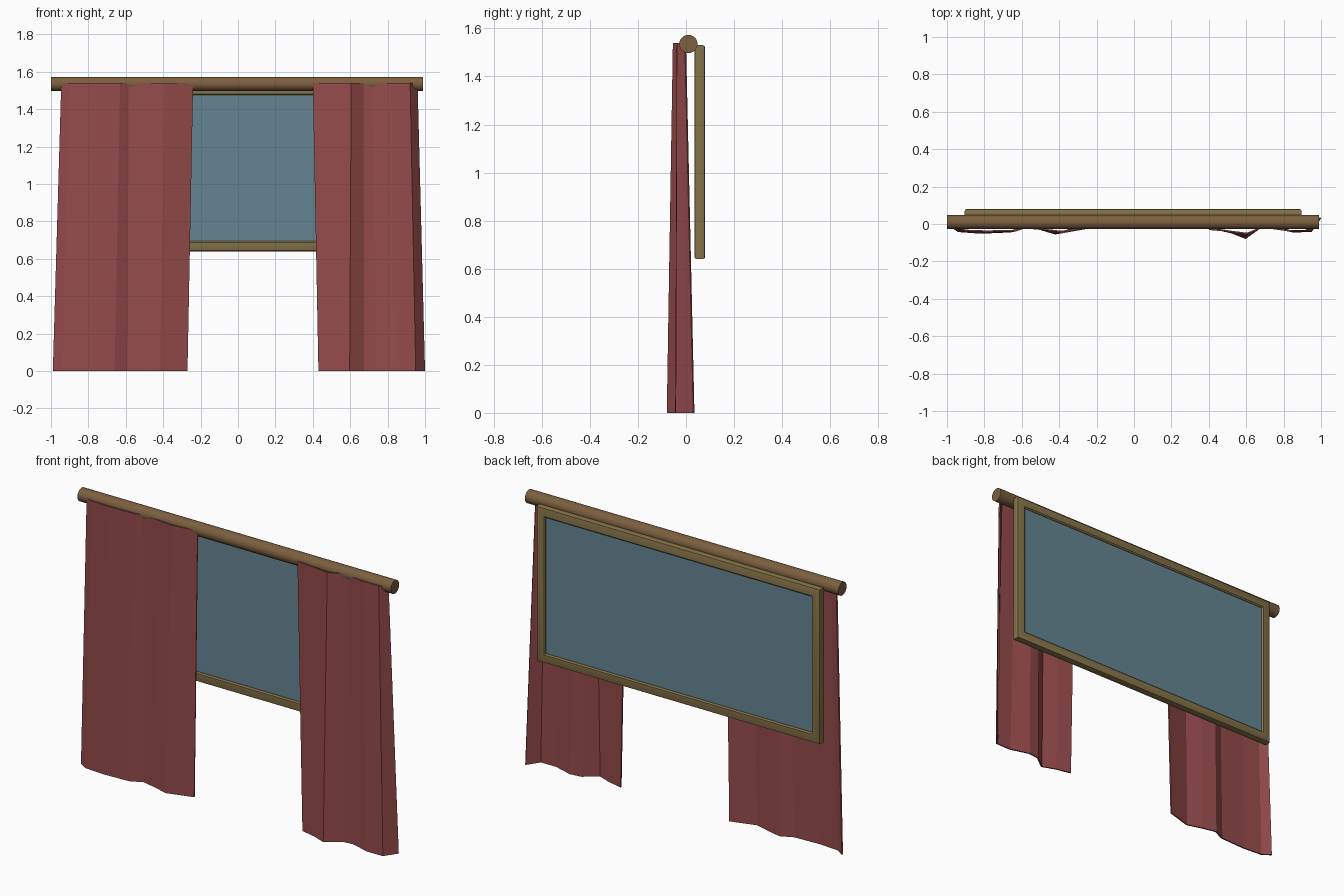
import bpy, bmesh, math

if "Cube" in bpy.data.objects:
    bpy.data.objects.remove(bpy.data.objects["Cube"])


def material(name, rgb):
    m = bpy.data.materials.new(name)
    m.diffuse_color = (*rgb, 1)
    m.use_nodes = True
    m.node_tree.nodes["Principled BSDF"].inputs["Base Color"].default_value = m.diffuse_color
    return m


WOOD = material("rod_wood", (0.20, 0.115, 0.05))
GILT = material("frame_wood", (0.235, 0.17, 0.065))
GLASS = material("glass", (0.13, 0.235, 0.29))
CLOTH = material("red_cloth", (0.30, 0.07, 0.07))


def finish(name, bm, mat):
    bmesh.ops.recalc_face_normals(bm, faces=bm.faces)
    me = bpy.data.meshes.new(name)
    bm.to_mesh(me)
    bm.free()
    ob = bpy.data.objects.new(name, me)
    me.materials.append(mat)
    bpy.context.collection.objects.link(ob)
    return ob


def smooth(ob, angle):
    bpy.ops.object.select_all(action='DESELECT')
    ob.select_set(True)
    bpy.context.view_layer.objects.active = ob
    bpy.ops.object.shade_smooth_by_angle(angle=math.radians(angle))


# Curtain rod
bpy.ops.mesh.primitive_cylinder_add(vertices=24, radius=0.038, depth=1.99,
                                    location=(-0.005, 0.01, 1.535),
                                    rotation=(0, math.pi / 2, 0))
rod = bpy.context.object
rod.name = "curtain_rod"
rod.data.materials.append(WOOD)
smooth(rod, 40)

# Window frame: a rounded profile (inset from outer edge, y) mitred round the opening
X0, X1, Z0, Z1 = -0.905, 0.895, 0.64, 1.53
profile = [(0, 0.045), (0.003, 0.038), (0.01, 0.035), (0.048, 0.035),
           (0.055, 0.042), (0.055, 0.073), (0.048, 0.08), (0.01, 0.08),
           (0.003, 0.077), (0, 0.07)]
bm = bmesh.new()
rings = []
for cx, cz, sx, sz in ((X0, Z0, 1, 1), (X1, Z0, -1, 1), (X1, Z1, -1, -1), (X0, Z1, 1, -1)):
    rings.append([bm.verts.new((cx + sx * d, y, cz + sz * d)) for d, y in profile])
n = len(profile)
for i in range(4):
    a, b = rings[i], rings[(i + 1) % 4]
    for j in range(n):
        k = (j + 1) % n
        bm.faces.new((a[j], a[k], b[k], b[j]))
smooth(finish("window_frame", bm, GILT), 35)

# Glass pane
bpy.ops.mesh.primitive_cube_add(size=1, location=((X0 + X1) / 2, 0.058, (Z0 + Z1) / 2))
pane = bpy.context.object
pane.name = "window_pane"
pane.scale = (X1 - X0 - 0.1, 0.024, Z1 - Z0 - 0.1)
pane.data.materials.append(GLASS)


# Curtains: fold points (top x, hem x, hem y), folds shallower at the rod
def curtain(name, folds):
    bm = bmesh.new()
    top = [bm.verts.new((t, -0.034 + 0.45 * (y + 0.034), 1.54)) for t, x, y in folds]
    hem = [bm.verts.new((x, y, 0)) for t, x, y in folds]
    for i in range(len(folds) - 1):
        bm.faces.new((hem[i], hem[i + 1], top[i + 1], top[i]))
    ob = finish(name, bm, CLOTH)
    for p in ob.data.polygons:
        if p.normal.y > 0:
            p.flip()
    mod = ob.modifiers.new("thickness", 'SOLIDIFY')
    mod.thickness = 0.008
    mod.offset = -1


curtain("left_curtain", [(-0.945, -0.99, -0.01), (-0.90, -0.94, -0.043),
                         (-0.79, -0.82, -0.052), (-0.63, -0.66, -0.045),
                         (-0.585, -0.59, -0.012), (-0.49, -0.51, -0.03),
                         (-0.39, -0.42, -0.056), (-0.24, -0.27, -0.012)])
curtain("right_curtain", [(0.40, 0.43, -0.03), (0.50, 0.52, -0.05),
                          (0.605, 0.597, -0.08), (0.67, 0.675, -0.02),
                          (0.72, 0.74, -0.012), (0.82, 0.85, -0.045),
                          (0.92, 0.95, -0.043), (0.96, 1.0, 0.03)])
